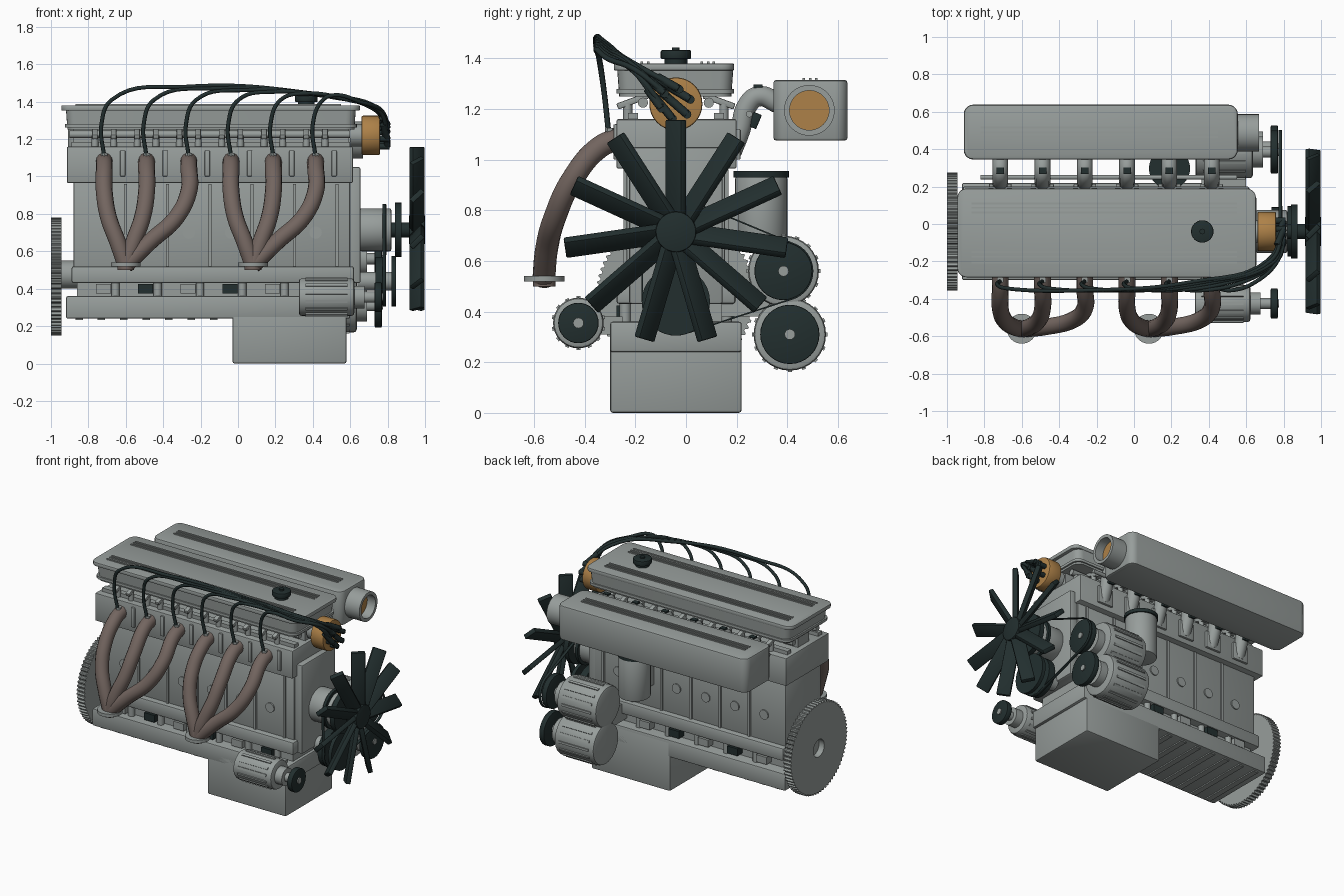
import bpy, bmesh, math
from math import pi, sin, cos
from mathutils import Matrix, Vector, geometry

if "Cube" in bpy.data.objects:
    bpy.data.objects.remove(bpy.data.objects["Cube"])


def material(name, colour):
    m = bpy.data.materials.new(name)
    m.use_nodes = True
    m.diffuse_color = (*colour, 1)
    m.node_tree.nodes["Principled BSDF"].inputs["Base Color"].default_value = (*colour, 1)
    return m


GREY = material("cast grey", (0.31, 0.34, 0.33))
DARK = material("dark rubber", (0.016, 0.028, 0.028))
BROWN = material("exhaust brown", (0.17, 0.13, 0.115))
ORANGE = material("copper orange", (0.42, 0.22, 0.065))
AXIS = {"x": Matrix.Rotation(pi / 2, 4, "Y"), "y": Matrix.Rotation(pi / 2, 4, "X"), "z": Matrix()}


def finish(name, bm, mat, bevel=0):
    bmesh.ops.recalc_face_normals(bm, faces=bm.faces)
    if bevel:
        edges = [e for e in bm.edges if len(e.link_faces) == 2 and e.calc_face_angle() > 0.7]
        bmesh.ops.bevel(bm, geom=edges, offset=bevel, segments=2, affect="EDGES", profile=0.5)
    mesh = bpy.data.meshes.new(name)
    bm.to_mesh(mesh)
    bm.free()
    mesh.materials.append(mat)
    mesh.shade_smooth()
    mesh.set_sharp_from_angle(angle=math.radians(35))
    obj = bpy.data.objects.new(name, mesh)
    bpy.context.collection.objects.link(obj)
    return obj


def block(name, matrix, size, mat, bevel=0):
    bm = bmesh.new()
    bmesh.ops.create_cube(bm, size=1, matrix=matrix @ Matrix.Diagonal((*size, 1)))
    return finish(name, bm, mat, bevel)


def box(name, xs, ys, zs, mat=GREY, bevel=0, corner=0, taper=0):
    # corner rounds the upright edges, taper draws the bottom in
    bm = bmesh.new()
    bmesh.ops.create_cube(bm, size=1)
    for v in bm.verts:
        inset = taper if v.co.z < 0 else 0
        sx, sy = (1 if v.co.x > 0 else -1), (1 if v.co.y > 0 else -1)
        v.co = (xs[v.co.x > 0] - sx * inset, ys[v.co.y > 0] - sy * inset, zs[v.co.z > 0])
    if corner:
        up = [e for e in bm.edges if abs(e.verts[0].co.z - e.verts[1].co.z) > 1e-4]
        bmesh.ops.bevel(bm, geom=up, offset=corner, segments=5, affect="EDGES", profile=0.5)
    return finish(name, bm, mat, bevel)


def cyl(name, centre, r, depth, axis="x", mat=GREY, n=32, bevel=0):
    bm = bmesh.new()
    bmesh.ops.create_cone(bm, cap_ends=True, segments=n, radius1=r, radius2=r, depth=depth,
                          matrix=Matrix.Translation(centre) @ AXIS[axis])
    return finish(name, bm, mat, bevel)


def ring(name, x0, x1, y, z, outer, inner, teeth=0, mat=GREY):
    # washer or gear standing across the x axis
    bm = bmesh.new()
    n = teeth * 4 if teeth else 40
    loops = []
    for x, r in ((x0, outer), (x1, outer), (x1, inner), (x0, inner)):
        loops.append([])
        for i in range(n):
            k = r * 0.965 if teeth and r == outer and i % 4 > 1 else r
            a = 2 * pi * i / n
            loops[-1].append(bm.verts.new((x, y + k * cos(a), z + k * sin(a))))
    for j in range(4):
        a, b = loops[j], loops[(j + 1) % 4]
        for i in range(n):
            bm.faces.new((a[i], a[(i + 1) % n], b[(i + 1) % n], b[i]))
    return finish(name, bm, mat)


def tube(name, points, r, mat, sides=3):
    curve = bpy.data.curves.new(name, "CURVE")
    curve.dimensions = "3D"
    curve.bevel_depth, curve.bevel_resolution = r, sides
    curve.use_fill_caps, curve.resolution_u = True, 8
    spline = curve.splines.new("BEZIER")
    spline.bezier_points.add(len(points) - 1)
    for p, co in zip(spline.bezier_points, points):
        p.co = co
        p.handle_left_type = p.handle_right_type = "AUTO"
    curve.materials.append(mat)
    temp = bpy.data.objects.new(name + "_path", curve)
    bpy.context.collection.objects.link(temp)
    deps = bpy.context.evaluated_depsgraph_get()
    mesh = bpy.data.meshes.new_from_object(temp.evaluated_get(deps))
    bpy.data.objects.remove(temp)
    mesh.shade_smooth()
    mesh.set_sharp_from_angle(angle=math.radians(50))
    obj = bpy.data.objects.new(name, mesh)
    bpy.context.collection.objects.link(obj)
    return obj


MID = -0.04
CYLINDERS = [-0.715 + 0.226 * i for i in range(6)]

# block, head and sump
box("cylinder_block", (-0.88, 0.6), (-0.235, 0.155), (0.5, 0.98), bevel=0.01)
box("block_skirt", (-0.89, 0.62), (-0.275, 0.195), (0.43, 0.52), bevel=0.012)
box("crankcase", (-0.86, 0.58), (-0.22, 0.14), (0.34, 0.45))
box("cylinder_head", (-0.915, 0.615), (-0.275, 0.2), (0.965, 1.16), bevel=0.008)
box("oil_pan", (-0.92, 0.6), (-0.3, 0.22), (0.24, 0.36), bevel=0.01)
box("deep_sump", (-0.03, 0.58), (-0.3, 0.22), (0, 0.35), bevel=0.012)
box("timing_cover", (0.59, 0.655), (-0.225, 0.145), (0.43, 1.05), bevel=0.01)
for i in range(7):
    box("pan_rib", (-0.87 + i * 0.12, -0.83 + i * 0.12), (-0.28, 0.2), (0.232, 0.245))
for i, x in enumerate(CYLINDERS):
    for side, face in ((-1, -0.235), (1, 0.155)):
        cyl("core_plug", (x, face, 0.7), 0.033, 0.016, "y", n=20)
        box("block_rib", (x + 0.105, x + 0.121), (face - 0.012, face + 0.012), (0.52, 0.96))
        cyl("main_cap_bolt", (x + 0.06, MID + side * 0.2, 0.395), 0.022, 0.075, "z", n=12)
        box("main_cap", (x - 0.045, x + 0.035), (MID + side * 0.2 - 0.035, MID + side * 0.2 + 0.035),
            (0.375, 0.425), DARK if i % 2 else GREY)
    box("head_rib", (x + 0.085, x + 0.113), (-0.287, -0.26), (1, 1.14), bevel=0.006)

# valve cover with raised strips and filler cap
box("valve_cover", (-0.92, 0.63), (-0.272, 0.187), (1.25, 1.36), corner=0.05, taper=0.008)
box("valve_cover_top", (-0.945, 0.652), (-0.285, 0.19), (1.352, 1.38), bevel=0.006, corner=0.05)
box("valve_cover_lip", (-0.925, 0.635), (-0.275, 0.19), (1.262, 1.28), corner=0.05)
for y in (0.11, 0.087, 0.062, -0.15, -0.175, -0.205):
    box("cover_strip", (-0.87, 0.55), (y - 0.005, y + 0.005), (1.375, 1.387))
cyl("filler_cap", (0.365, MID, 1.415), 0.06, 0.035, "z", DARK, bevel=0.005)
cyl("filler_cap_neck", (0.365, MID, 1.39), 0.045, 0.03, "z", DARK)
cyl("filler_cap_knob", (0.365, MID, 1.43), 0.015, 0.025, "z", DARK, n=12)

# valve train between head and cover
box("valve_spine", (-0.88, 0.59), (MID - 0.06, MID + 0.06), (1.15, 1.26))
for side in (-1, 1):
    cyl("rocker_shaft", (-0.15, MID + side * 0.13, 1.225), 0.02, 1.5, n=16)
    box("valve_rail", (-0.89, 0.6), (MID + side * 0.17 - 0.02, MID + side * 0.17 + 0.02), (1.155, 1.185))
    for x in CYLINDERS:
        for dx in (-0.05, 0.05):
            tilt = Matrix.Translation((x + dx, MID + side * 0.17, 1.232)) @ Matrix.Rotation(-side * 0.35, 4, "X")
            block("rocker_arm", tilt, (0.03, 0.13, 0.025), GREY, 0.005)
            cyl("valve_spring", (x + dx, MID + side * 0.19, 1.185), 0.018, 0.07, "z", n=12)

# air box, throttle inlet and intake runners
box("air_box", (-0.91, 0.555), (0.345, 0.638), (1.075, 1.315), bevel=0.012, corner=0.05)
for y in (0.465, 0.49, 0.515):
    box("air_box_strip", (-0.82, 0.45), (y - 0.005, y + 0.005), (1.31, 1.322))
ring("air_inlet", 0.54, 0.668, 0.487, 1.195, 0.1, 0.078)
cyl("throttle_plate", (0.6, 0.487, 1.195), 0.079, 0.01, mat=ORANGE)
for x in CYLINDERS:
    tube("intake_runner", [(x, 0.18, 1.03), (x, 0.215, 1.12), (x, 0.24, 1.21), (x, 0.285, 1.25),
                           (x, 0.37, 1.22)], 0.042, GREY)
    box("runner_flange", (x - 0.06, x + 0.06), (0.195, 0.215), (1.0, 1.12), bevel=0.005)
    tilt = Matrix.Translation((x, 0.272, 1.155)) @ Matrix.Rotation(-0.4, 4, "X")
    block("injector", tilt, (0.04, 0.035, 0.06), DARK, 0.004)
    block("injector_clip", Matrix.Translation((x, 0.285, 1.29)), (0.04, 0.035, 0.012), DARK)
cyl("fuel_rail", (-0.135, 0.25, 1.18), 0.013, 1.37, n=12)

# exhaust headers, three pipes into each collector
for i, x in enumerate(CYLINDERS):
    cx = -0.6 if i < 3 else 0.08
    mix = lambda t: x + (cx - x) * t
    tube("exhaust_pipe", [(x, -0.26, 1.085), (x, -0.34, 1.05), (x, -0.45, 0.92), (mix(0.2), -0.515, 0.78),
                          (mix(0.62), -0.55, 0.65), (cx, -0.562, 0.525)], 0.045, BROWN, 5)
for cx in (-0.6, 0.08):
    cyl("collector_flange", (cx, -0.56, 0.53), 0.08, 0.022, "z")
    cyl("collector_outlet", (cx, -0.56, 0.515), 0.045, 0.03, "z", BROWN)

# distributor, plug leads
cyl("distributor", (0.71, MID, 1.22), 0.105, 0.1, mat=ORANGE, bevel=0.008)
cyl("distributor_shaft", (0.64, MID, 1.22), 0.06, 0.08)
for i, x in enumerate(CYLINDERS):
    a = 2 * pi * i / 6 + 0.3
    end = Vector((0.8, MID + 0.06 * cos(a), 1.22 + 0.06 * sin(a)))
    knee = Vector((0.72 + 0.01 * i, -0.2 + 0.01 * cos(a), 1.36 + 0.015 * sin(a)))
    run = 0.75 - x
    tube("plug_lead", [(x, -0.305, 1.1), (x - 0.015, -0.325, 1.28), (x + 0.04, -0.345, 1.41),
                       (x + 0.3 * run, -0.355, 1.48 - 0.009 * i), (x + 0.7 * run, -0.31, 1.455 - 0.011 * i),
                       knee, end], 0.011, DARK, 2)
    tube("lead_boot", [knee.lerp(end, 0.5), knee.lerp(end, 0.75), end], 0.017, DARK, 2)
    cyl("distributor_post", end - Vector((0.02, 0, 0)), 0.017, 0.06, mat=DARK, n=12)
    cyl("spark_plug", (x, -0.3, 1.1), 0.02, 0.05, "z", n=6)

# flywheel
ring("flywheel", -1, -0.945, MID, 0.465, 0.315, 0.06, teeth=72)
cyl("flywheel_hub", (-0.91, MID, 0.475), 0.075, 0.1)

# fan
FAN = Matrix.Translation((0.957, MID, 0.715))
for i in range(11):
    turn = FAN @ Matrix.Rotation(2 * pi * i / 11, 4, "X") @ Matrix.Translation((0, 0, 0.25))
    block("fan_blade", turn @ Matrix.Rotation(pi / 4, 4, "Z"), (0.09, 0.032, 0.385), DARK, 0.006)
cyl("fan_hub", FAN.translation, 0.08, 0.085, mat=DARK, bevel=0.006)
cyl("fan_shaft", (0.88, MID, 0.715), 0.04, 0.12, mat=DARK)

# pump and pulleys
cyl("water_pump", (0.735, MID, 0.715), 0.115, 0.17, bevel=0.01)
cyl("pump_pulley", (0.857, MID, 0.715), 0.145, 0.035, mat=DARK)
cyl("pump_belt_pulley", (0.783, MID, 0.715), 0.135, 0.02, mat=DARK)
cyl("crank_pulley", (0.832, MID, 0.44), 0.135, 0.025, mat=DARK)
cyl("crank_belt_pulley", (0.76, MID, 0.44), 0.13, 0.05, mat=DARK)
cyl("crank_nose", (0.73, MID, 0.44), 0.05, 0.18)


def accessory(name, y, z, r, pulley, x0, x1, ribs):
    mid = (x0 + x1) / 2
    cyl(name, (mid, y, z), r, x1 - x0, bevel=0.015)
    for k in range(ribs):
        spin = Matrix.Translation((mid, y, z)) @ Matrix.Rotation(2 * pi * k / ribs, 4, "X")
        block(name + "_rib", spin @ Matrix.Translation((0, 0, r)), ((x1 - x0) * 0.75, 0.016, 0.012), GREY)
    cyl(name + "_neck", (x1 + 0.02, y, z), r * 0.6, 0.07)
    cyl(name + "_axle", (x1 + 0.075, y, z), 0.021, 0.135 + (0.63 - x1), n=16)
    cyl(name + "_pulley", (0.75, y, z), pulley, 0.038, mat=DARK, bevel=0.005)
    cyl(name + "_shaft", (0.7, y, z), 0.03, 0.1)
    cyl(name + "_nut", (0.77, y, z), 0.021, 0.012, n=16)


accessory("alternator", 0.385, 0.56, 0.14, 0.115, 0.33, 0.635, 16)
accessory("steering_pump", 0.41, 0.31, 0.143, 0.117, 0.33, 0.635, 16)
accessory("starter", -0.425, 0.355, 0.1, 0.08, 0.325, 0.622, 14)
box("accessory_bracket", (0.36, 0.6), (0.14, 0.36), (0.38, 0.5))
box("starter_bracket", (0.36, 0.56), (-0.4, -0.25), (0.31, 0.38))

# drive belt wrapped around the three pulleys
rim = [Vector((y + r * cos(2 * pi * k / 40), z + r * sin(2 * pi * k / 40)))
       for y, z, r in ((MID, 0.715, 0.138), (MID, 0.44, 0.135), (0.385, 0.56, 0.118)) for k in range(40)]
hull = [rim[i] for i in geometry.convex_hull_2d(rim)]
bm = bmesh.new()
strips = [[bm.verts.new((x, p.x, p.y)) for p in hull] for x in (0.772, 0.79)]
for i in range(len(hull)):
    j = (i + 1) % len(hull)
    bm.faces.new((strips[0][i], strips[0][j], strips[1][j], strips[1][i]))
belt = finish("drive_belt", bm, DARK)
belt.modifiers.new("thickness", "SOLIDIFY").thickness = 0.006

# oil filter
cyl("oil_filter", (0.19, 0.297, 0.79), 0.103, 0.29, "z", bevel=0.01)
cyl("oil_filter_cap", (0.19, 0.297, 0.943), 0.11, 0.025, "z", DARK)
box("oil_filter_mount", (0.14, 0.24), (0.14, 0.25), (0.68, 0.84))
